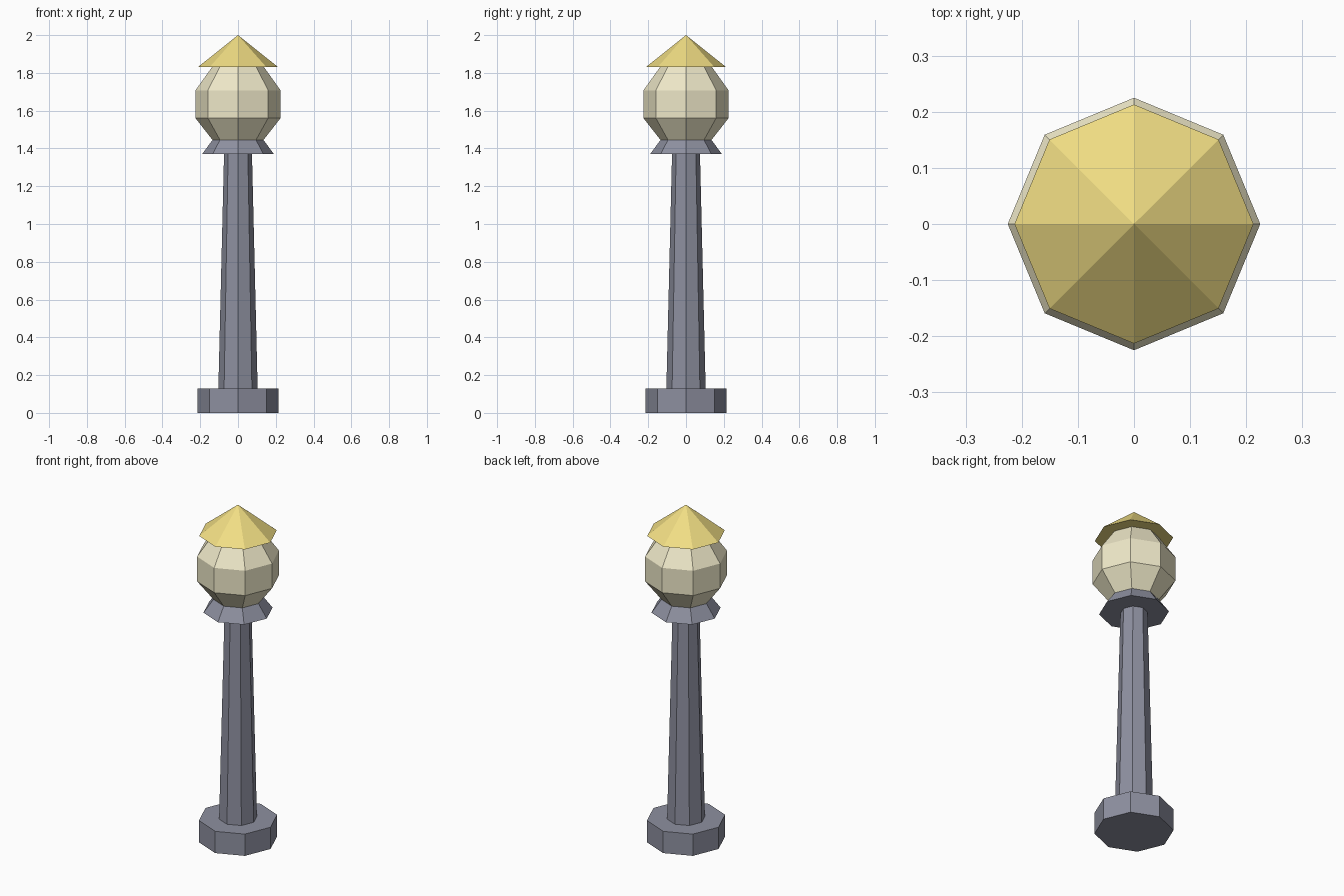
import bpy
import bmesh
from math import cos, sin, pi

if "Cube" in bpy.data.objects:
    bpy.data.objects.remove(bpy.data.objects["Cube"])

SIDES = 8


def material(name, color):
    m = bpy.data.materials.new(name)
    m.diffuse_color = (*color, 1)
    m.use_nodes = True
    m.node_tree.nodes["Principled BSDF"].inputs["Base Color"].default_value = m.diffuse_color
    return m


def lathe(name, profile, mat):
    """Eight-sided solid from (radius, height) pairs, bottom to top."""
    bm = bmesh.new()
    rings = []
    for r, z in profile:
        n = SIDES if r > 0 else 1
        rings.append([bm.verts.new((r * cos(2 * pi * i / SIDES), r * sin(2 * pi * i / SIDES), z))
                      for i in range(n)])
    for low, high in zip(rings, rings[1:]):
        for i in range(SIDES):
            j = (i + 1) % SIDES
            if len(high) == 1:
                bm.faces.new((low[i], low[j], high[0]))
            else:
                bm.faces.new((low[i], low[j], high[j], high[i]))
    bm.faces.new(rings[0][::-1])
    if len(rings[-1]) > 1:
        bm.faces.new(rings[-1])
    mesh = bpy.data.meshes.new(name)
    bm.to_mesh(mesh)
    bm.free()
    mesh.materials.append(mat)
    obj = bpy.data.objects.new(name, mesh)
    bpy.context.collection.objects.link(obj)
    return obj


metal = material("blue_grey_metal", (0.27, 0.28, 0.35))
glass = material("cream_glass", (0.86, 0.81, 0.58))
gold = material("yellow_cap", (0.88, 0.73, 0.23))

# Stand
lathe("base", [(0.215, 0), (0.215, 0.13)], metal)
lathe("post", [(0.104, 0.13), (0.074, 1.37)], metal)
lathe("collar", [(0.19, 1.37), (0.135, 1.445)], metal)

# Lamp head
lathe("globe", [(0.135, 1.445), (0.225, 1.56), (0.225, 1.708), (0.138, 1.83)], glass)
lathe("cap", [(0.213, 1.83), (0, 2.0)], gold)
